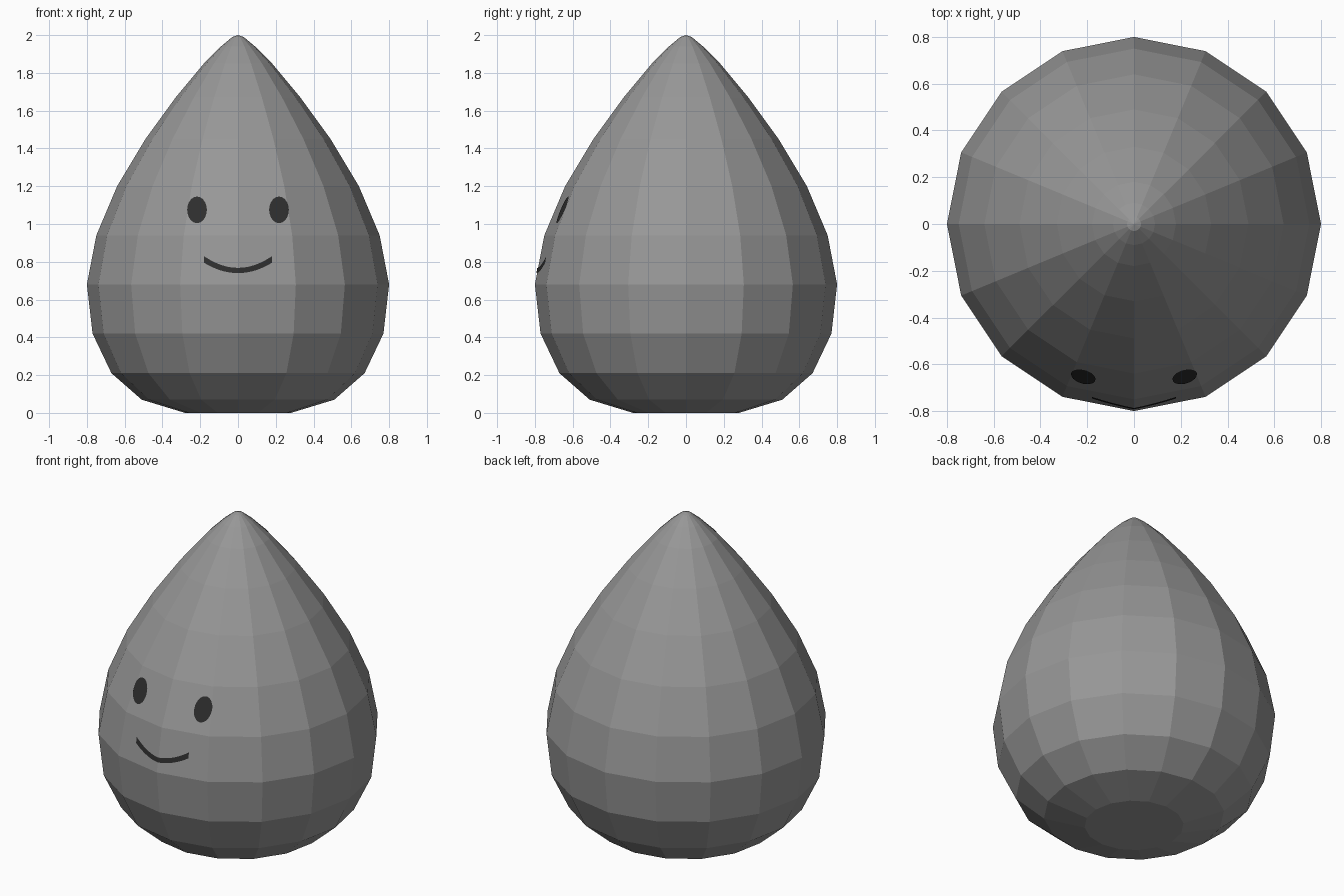
import bpy, bmesh, math

cube = bpy.data.objects.get("Cube")
if cube:
    bpy.data.objects.remove(cube, do_unlink=True)

SIDES = 16
# Body outline as (radius, height), bottom to tip
PROFILE = [(0.28, 0.0), (0.51, 0.07), (0.67, 0.21), (0.77, 0.42), (0.80, 0.68),
           (0.75, 0.94), (0.64, 1.20), (0.49, 1.45), (0.33, 1.67), (0.18, 1.85),
           (0.09, 1.94), (0.03, 1.99)]


def material(name, value):
    mat = bpy.data.materials.new(name)
    mat.use_nodes = True
    colour = (value, value, value, 1)
    mat.diffuse_color = colour
    bsdf = mat.node_tree.nodes["Principled BSDF"]
    bsdf.inputs["Base Color"].default_value = colour
    bsdf.inputs["Roughness"].default_value = 0.8
    return mat


def finish(name, bm, mat):
    mesh = bpy.data.meshes.new(name)
    bm.to_mesh(mesh)
    bm.free()
    mesh.materials.append(mat)
    obj = bpy.data.objects.new(name, mesh)
    bpy.context.collection.objects.link(obj)
    return obj


def front_point(x, z, lift=0.004):
    """Point on the faceted front of the body, lifted slightly off it."""
    for (r0, z0), (r1, z1) in zip(PROFILE, PROFILE[1:]):
        if z0 <= z <= z1:
            radius = r0 + (r1 - r0) * (z - z0) / (z1 - z0)
            break
    step = 2 * math.pi / SIDES
    for i in range(SIDES // 4):
        xa, xb = radius * math.sin(i * step), radius * math.sin((i + 1) * step)
        if xa <= abs(x) <= xb:
            ya, yb = radius * math.cos(i * step), radius * math.cos((i + 1) * step)
            y = ya + (yb - ya) * (abs(x) - xa) / (xb - xa)
            return (x, -y - lift, z)


def face_plate(name, columns, mat):
    """Thin painted shape made of (x, low, high) columns laid on the body."""
    bm = bmesh.new()
    pairs = [(bm.verts.new(front_point(x, lo)), bm.verts.new(front_point(x, hi)))
             for x, lo, hi in columns]
    for (a, b), (c, d) in zip(pairs, pairs[1:]):
        bm.faces.new((a, c, d, b))
    bmesh.ops.remove_doubles(bm, verts=bm.verts, dist=0.0001)
    return finish(name, bm, mat)


grey = material("body grey", 0.31)
dark = material("face dark grey", 0.027)

# Drop-shaped body, turned around the vertical axis
bm = bmesh.new()
rings = []
for radius, z in PROFILE:
    angles = [2 * math.pi * i / SIDES for i in range(SIDES)]
    rings.append([bm.verts.new((radius * math.cos(a), radius * math.sin(a), z))
                  for a in angles])
for low, high in zip(rings, rings[1:]):
    for i in range(SIDES):
        j = (i + 1) % SIDES
        bm.faces.new((low[i], low[j], high[j], high[i]))
bm.faces.new(list(reversed(rings[0])))
tip = bm.verts.new((0, 0, 2))
for i in range(SIDES):
    bm.faces.new((rings[-1][i], rings[-1][(i + 1) % SIDES], tip))
finish("body", bm, grey)

# Oval eyes
for side, name in ((1, "left_eye"), (-1, "right_eye")):
    columns = []
    for i in range(17):
        a = math.pi * i / 16
        half = 0.07 * math.sin(a)
        columns.append((side * 0.217 - 0.052 * math.cos(a), 1.075 - half, 1.075 + half))
    face_plate(name, columns, dark)

# Curved smile
smile = []
for i in range(-10, 11):
    t = i / 10
    smile.append((0.18 * t, 0.74 + 0.055 * t * t, 0.768 + 0.062 * t * t))
face_plate("smile", smile, dark)
